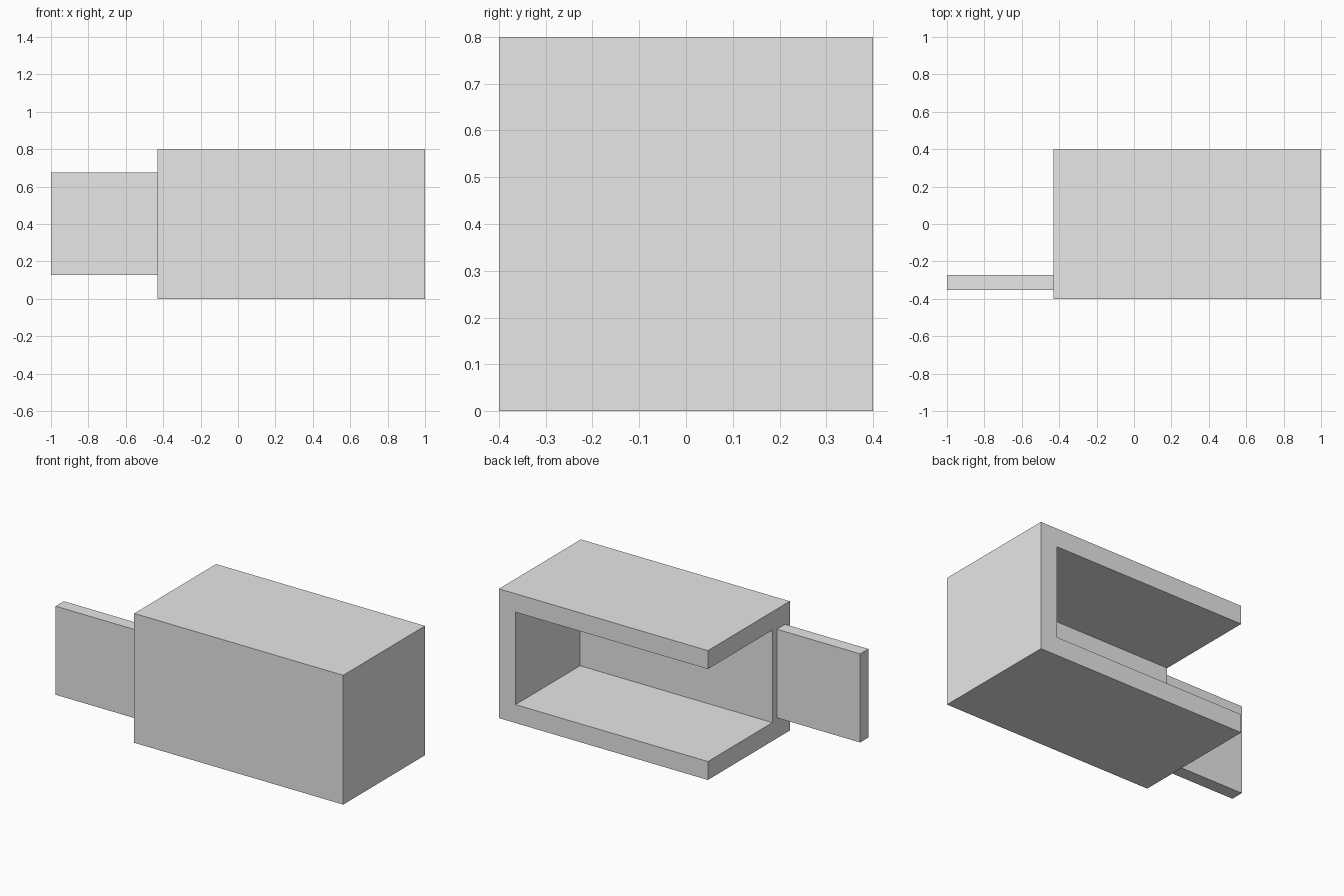
import bpy
import bmesh

cube = bpy.data.objects.get("Cube")
if cube:
    bpy.data.objects.remove(cube, do_unlink=True)

grey = bpy.data.materials.new("light_grey")
grey.use_nodes = True
color = (0.8, 0.8, 0.8, 1)
grey.diffuse_color = color
grey.node_tree.nodes["Principled BSDF"].inputs["Base Color"].default_value = color


def add_prism(name, outline, axis, low, high):
    """Extrude a closed outline along axis 1 (y) or 2 (z)."""
    bm = bmesh.new()
    verts = []
    for a, b in outline:
        verts.append(bm.verts.new((a, low, b) if axis == 1 else (a, b, low)))
    face = bm.faces.new(verts)
    extruded = bmesh.ops.extrude_face_region(bm, geom=[face])["geom"]
    for v in extruded:
        if isinstance(v, bmesh.types.BMVert):
            v.co[axis] = high
    bmesh.ops.recalc_face_normals(bm, faces=bm.faces)
    mesh = bpy.data.meshes.new(name)
    bm.to_mesh(mesh)
    bm.free()
    mesh.materials.append(grey)
    obj = bpy.data.objects.new(name, mesh)
    bpy.context.collection.objects.link(obj)
    return obj


def rectangle(a0, a1, b0, b1):
    return [(a0, b0), (a1, b0), (a1, b1), (a0, b1)]


open_end, closed_end = -0.43, 1.0
half_depth, height = 0.4, 0.8
wall = 0.114
inner_front = -0.23

# Solid block, hollowed from the back and the open end
housing = add_prism("housing", rectangle(open_end, closed_end, 0, height),
                    1, -half_depth, half_depth)
cavity = add_prism("cavity_cutter",
                   rectangle(open_end - 0.2, closed_end - wall, wall, height - wall),
                   1, inner_front, half_depth + 0.2)
cavity.hide_render = True
cavity.hide_viewport = True
cut = housing.modifiers.new("hollow", "BOOLEAN")
cut.operation = "DIFFERENCE"
cut.solver = "EXACT"
cut.object = cavity

# Bake the cut and drop the cutter
bpy.context.view_layer.update()
graph = bpy.context.evaluated_depsgraph_get()
hollow = bpy.data.meshes.new_from_object(housing.evaluated_get(graph))
housing.modifiers.clear()
housing.data = hollow
bpy.data.objects.remove(cavity, do_unlink=True)

# Flat tongue projecting from the front wall
add_prism("tongue", rectangle(-1.0, open_end, -0.354, -0.274), 2, 0.127, 0.675)
